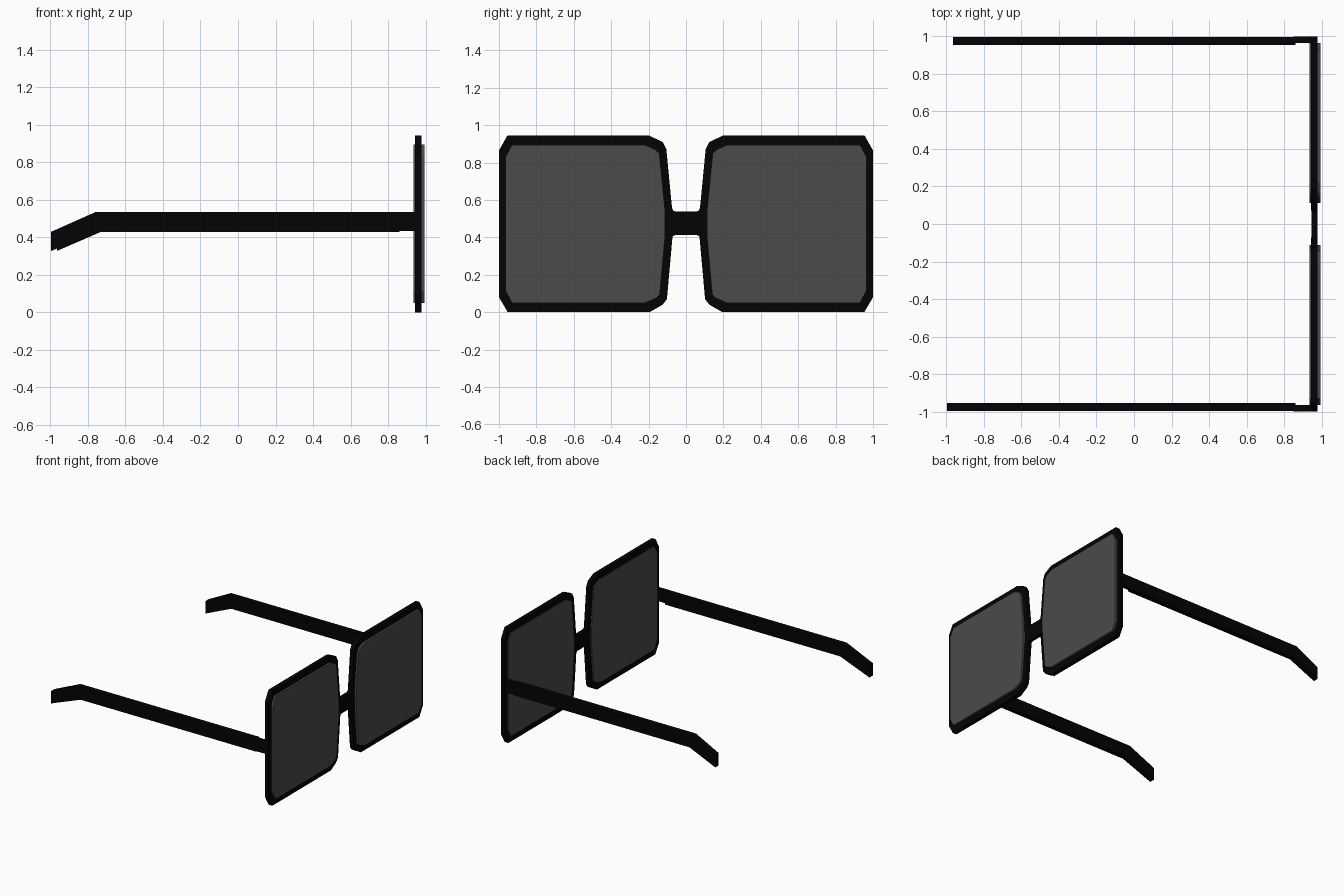
import bpy, bmesh

if "Cube" in bpy.data.objects:
    bpy.data.objects.remove(bpy.data.objects["Cube"])


def material(name, color):
    m = bpy.data.materials.new(name)
    m.diffuse_color = color
    m.use_nodes = True
    m.node_tree.nodes["Principled BSDF"].inputs["Base Color"].default_value = m.diffuse_color
    return m


black = material("black_plastic", (0.001, 0.001, 0.001, 1))
tint = material("tinted_glass", (0.07, 0.07, 0.07, 1))


def finish(name, bm, mat):
    bmesh.ops.recalc_face_normals(bm, faces=bm.faces)
    mesh = bpy.data.meshes.new(name)
    bm.to_mesh(mesh)
    bm.free()
    mesh.materials.append(mat)
    ob = bpy.data.objects.new(name, mesh)
    bpy.context.collection.objects.link(ob)
    return ob


def prism(name, near, far, mat):
    """Solid between two matching outlines of 3D points."""
    bm = bmesh.new()
    a = [bm.verts.new(p) for p in near]
    b = [bm.verts.new(p) for p in far]
    bm.faces.new(a)
    bm.faces.new(b[::-1])
    for i in range(len(a)):
        j = (i + 1) % len(a)
        bm.faces.new((a[i], a[j], b[j], b[i]))
    return finish(name, bm, mat)


def ring(name, outer, inner, x0, x1, mat):
    """Flat rim between two (y, z) outlines with equal point counts."""
    bm = bmesh.new()
    loops = [[bm.verts.new((x, y, z)) for y, z in pts]
             for pts, x in ((outer, x0), (outer, x1), (inner, x1), (inner, x0))]
    n = len(outer)
    for k in range(4):
        p, q = loops[k], loops[(k + 1) % 4]
        for i in range(n):
            j = (i + 1) % n
            bm.faces.new((p[i], p[j], q[j], q[i]))
    return finish(name, bm, mat)


# Rim outlines as (y, z), for the +y side
outer = [(1.0, 0.865), (0.955, 0.944), (0.197, 0.944), (0.125, 0.91), (0.105, 0.87),
         (0.074, 0.55), (0.072, 0.405), (0.102, 0.07), (0.125, 0.04), (0.195, 0.0),
         (0.953, 0.0), (1.0, 0.08)]
inner = [(0.965, 0.83), (0.93, 0.895), (0.222, 0.895), (0.165, 0.87), (0.143, 0.85),
         (0.112, 0.54), (0.111, 0.42), (0.14, 0.095), (0.16, 0.075), (0.218, 0.05),
         (0.93, 0.05), (0.965, 0.115)]

# Side profiles as (x, z)
hinge = [(0.979, 0.535), (0.85, 0.535), (0.85, 0.435), (0.979, 0.435)]

for side, s, tip in (("left", 1, -0.965), ("right", -1, -0.997)):
    # Rim and lens
    ring(side + "_rim", [(s * y, z) for y, z in outer], [(s * y, z) for y, z in inner],
         0.945, 0.979, black)
    prism(side + "_lens", [(0.935, s * y, z) for y, z in inner],
          [(0.995, s * y, z) for y, z in inner], tint)
    # Temple arm with its bent ear tip
    arm = [(0.86, 0.535), (-0.76, 0.535), (tip, 0.43), (tip, 0.328), (-0.73, 0.43), (0.86, 0.43)]
    prism(side + "_arm", [(x, s * 0.955, z) for x, z in arm],
          [(x, s * 0.998, z) for x, z in arm], black)
    # Thin hinge plate joining arm and rim
    prism(side + "_hinge", [(x, s * 0.966, z) for x, z in hinge],
          [(x, s * 0.999, z) for x, z in hinge], black)

# Nose bridge with flared ends
half = [(0.055, 0.538), (0.068, 0.543), (0.08, 0.565), (0.08, 0.39), (0.068, 0.408), (0.055, 0.413)]
bridge = half + [(-y, z) for y, z in reversed(half)]
prism("nose_bridge", [(0.946, y, z) for y, z in bridge],
      [(0.978, y, z) for y, z in bridge], black)
